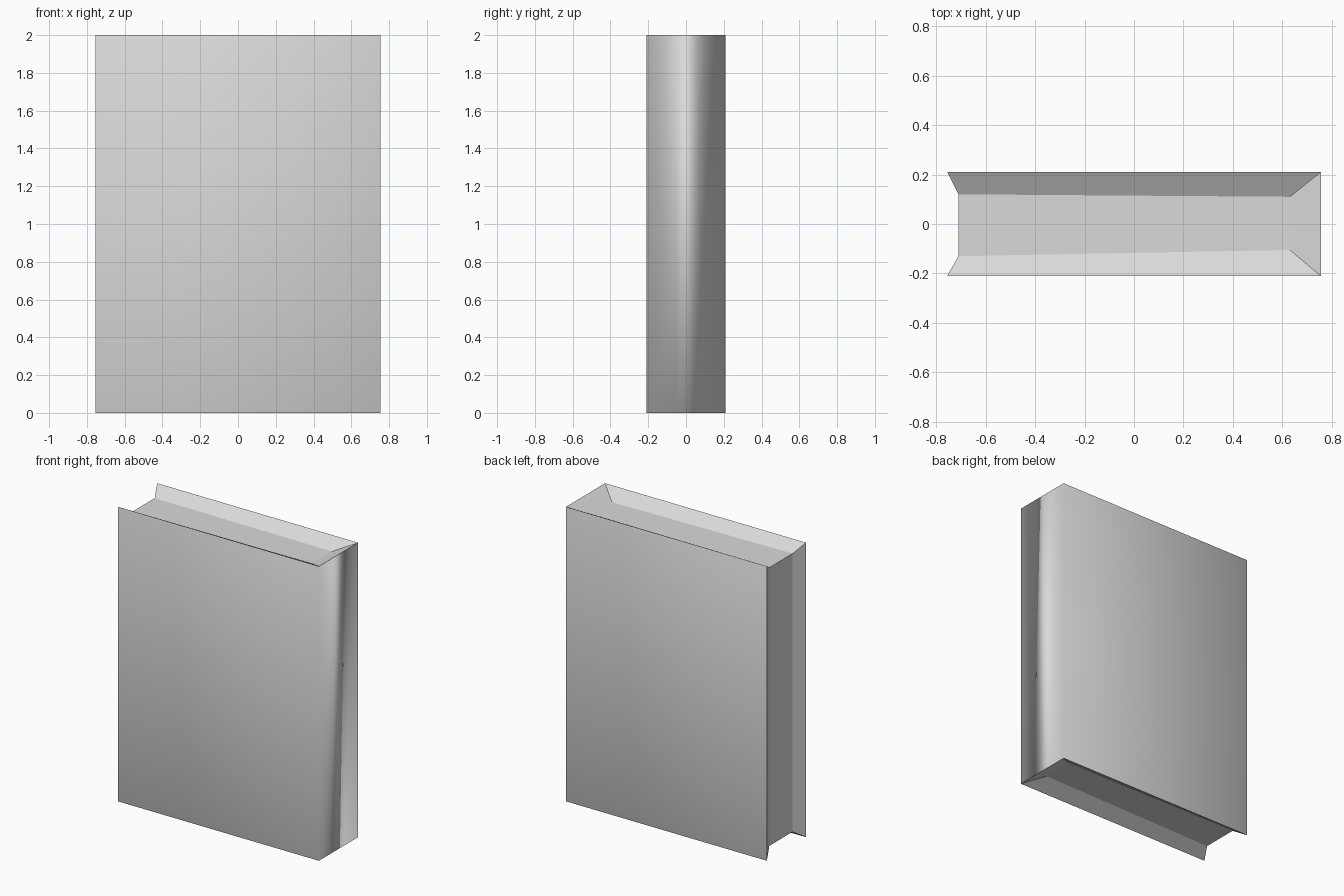
import bpy
import bmesh
from mathutils import Vector

cube = bpy.data.objects.get("Cube")
if cube:
    bpy.data.objects.remove(cube, do_unlink=True)

# Overall size: width, thickness, height, and how deep the pages sit in the cover
W, T, H = 1.51, 0.42, 2.0
RECESS = 0.055
MIDDLE = Vector((0, 0, H / 2))
SIDES = (-1, 1)
FRONT, BACK, FORE, SPINE = -1, 1, -1, 1

grey = bpy.data.materials.new("plain_grey")
grey.use_nodes = True
grey.diffuse_color = (0.7, 0.7, 0.7, 1)
grey.node_tree.nodes["Principled BSDF"].inputs["Base Color"].default_value = grey.diffuse_color


def make_object(name, quads):
    """Build quads from points, sharing corners and facing away from the middle."""
    bm = bmesh.new()
    for quad in quads:
        face = bm.faces.new([bm.verts.new(p) for p in quad])
        face.normal_update()
        if face.normal.dot(face.calc_center_median() - MIDDLE) < 0:
            face.normal_flip()
    bmesh.ops.remove_doubles(bm, verts=bm.verts, dist=0.0001)
    mesh = bpy.data.meshes.new(name)
    bm.to_mesh(mesh)
    bm.free()
    mesh.materials.append(grey)
    obj = bpy.data.objects.new(name, mesh)
    bpy.context.collection.objects.link(obj)
    return obj


# Corners of the cover and of the slightly tapered page block, keyed by x, y, z side
outer, inner = {}, {}
page_y = {(FORE, FRONT): -0.13, (FORE, BACK): 0.12,
          (SPINE, FRONT): -0.105, (SPINE, BACK): 0.11}
for x in SIDES:
    for y in SIDES:
        for z in SIDES:
            outer[x, y, z] = Vector((x * W / 2, y * T / 2, H / 2 + z * H / 2))
            inner[x, y, z] = Vector((-0.71 if x == FORE else 0.63, page_y[x, y],
                                     H / 2 + z * (H / 2 - RECESS)))


def side_quad(corners, axis, side):
    """The four corners on one side of a box, in order round the face."""
    ring = []
    for a, b in ((-1, -1), (1, -1), (1, 1), (-1, 1)):
        key = [a, b]
        key.insert(axis, side)
        ring.append(corners[tuple(key)])
    return ring


def slope(a, b):
    """A sloping strip from a cover edge down to the matching page edge."""
    return [outer[a], outer[b], inner[b], inner[a]]


# Cover: front board, back board and spine, softly shaded round the corners
cover = make_object("cover", [side_quad(outer, 1, FRONT), side_quad(outer, 1, BACK),
                              side_quad(outer, 0, SPINE)])
cover.data.shade_smooth()
soft = []
for v in cover.data.vertices:
    d = v.co - MIDDLE
    soft.append(Vector((T * H * (1 if d.x > 0 else -1),
                        W * H * (1 if d.y > 0 else -1),
                        W * T * (1 if d.z > 0 else -1))).normalized())
cover.data.normals_split_custom_set_from_vertices(soft)

# Page block: its three open sides, sunk into the cover
make_object("page_block", [side_quad(inner, 0, FORE), side_quad(inner, 2, -1),
                           side_quad(inner, 2, 1)])

# Cover lining: sloping strips joining the cover edges to the pages
strips = []
for z in SIDES:
    strips.append(slope((SPINE, FRONT, z), (SPINE, BACK, z)))
    for y in SIDES:
        strips.append(slope((FORE, y, z), (SPINE, y, z)))
for y in SIDES:
    strips.append(slope((FORE, y, -1), (FORE, y, 1)))
make_object("cover_lining", strips)
